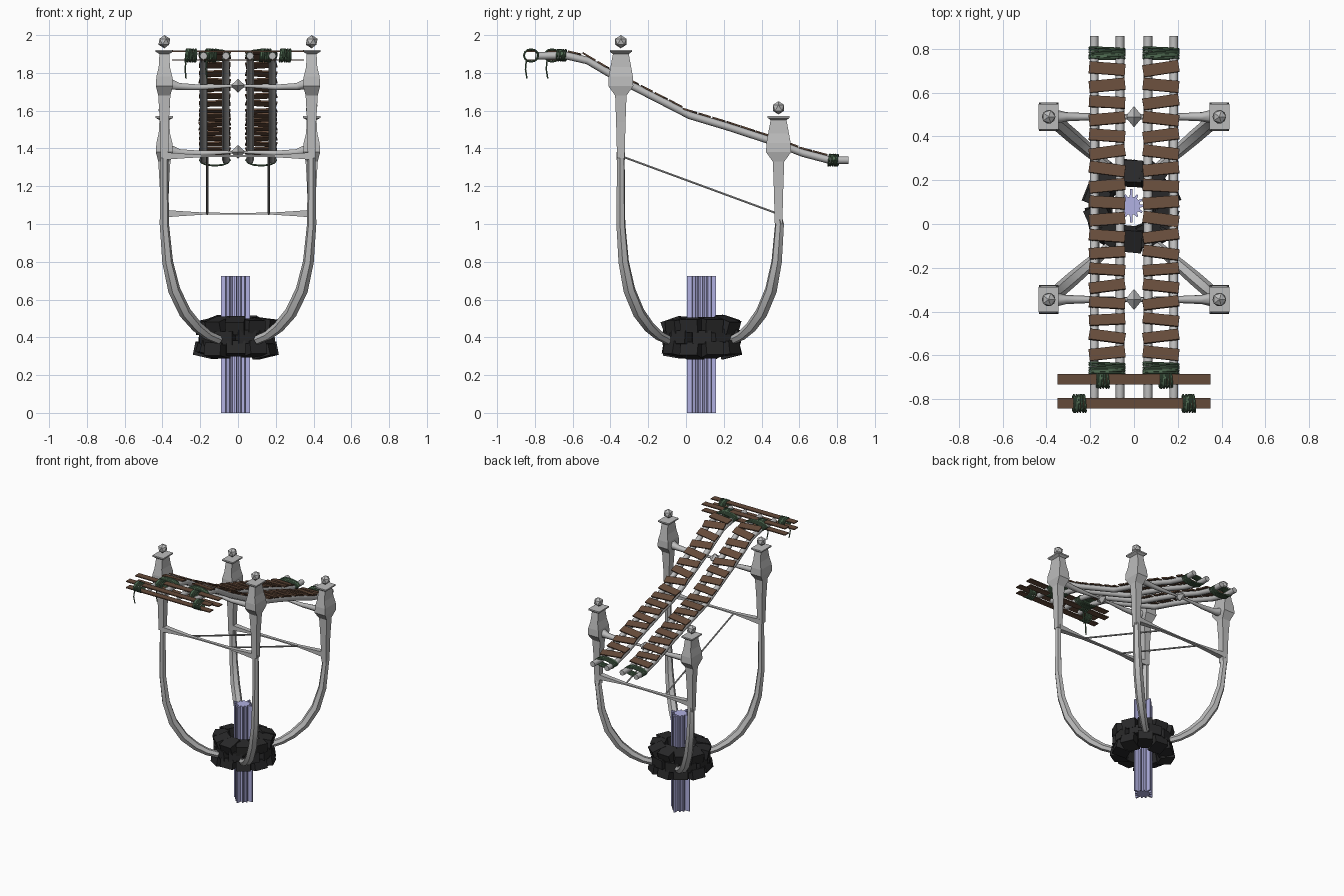
import bpy, bmesh, math, random
from mathutils import Matrix, Vector

random.seed(4)
if "Cube" in bpy.data.objects:
    bpy.data.objects.remove(bpy.data.objects["Cube"])


def material(name, r, g, b):
    m = bpy.data.materials.new(name)
    m.use_nodes = True
    m.diffuse_color = (r, g, b, 1)
    m.node_tree.nodes["Principled BSDF"].inputs["Base Color"].default_value = (r, g, b, 1)
    return m


GREY = material("pale grey", .5, .5, .5)
BLACK = material("charcoal", .022, .022, .023)
BROWN = material("brown wood", .13, .07, .042)
GREEN = material("green rope", .075, .14, .08)
LILAC = material("lilac", .44, .44, .76)


def finish(name, bm, mat):
    bmesh.ops.recalc_face_normals(bm, faces=bm.faces)
    me = bpy.data.meshes.new(name)
    bm.to_mesh(me)
    bm.free()
    me.materials.append(mat)
    ob = bpy.data.objects.new(name, me)
    bpy.context.collection.objects.link(ob)


def tube(name, paths, mat, res=1, closed=False, smooth=True):
    """Swept tubes; every path point is (x, y, z, radius)."""
    cu = bpy.data.curves.new(name, 'CURVE')
    cu.dimensions = '3D'
    cu.bevel_depth = 1
    cu.bevel_resolution = res
    cu.use_fill_caps = True
    for path in paths:
        sp = cu.splines.new('POLY')
        sp.points.add(len(path) - 1)
        sp.use_cyclic_u = closed
        for p, (x, y, z, r) in zip(sp.points, path):
            p.co = (x, y, z, 1)
            p.radius = r
    cu.materials.append(mat)
    ob = bpy.data.objects.new(name, cu)
    bpy.context.collection.objects.link(ob)
    bpy.ops.object.select_all(action='DESELECT')
    ob.select_set(True)
    bpy.context.view_layer.objects.active = ob
    bpy.ops.object.convert(target='MESH')
    if smooth:
        bpy.ops.object.shade_smooth_by_angle(angle=math.radians(50))


def loft(bm, matrix, sections):
    """Stack of rectangles given as (height, half x, half y)."""
    rings = [[bm.verts.new(matrix @ Vector((sx * hx, sy * hy, h)))
              for sx, sy in ((-1, -1), (1, -1), (1, 1), (-1, 1))]
             for h, hx, hy in sections]
    for a, b in zip(rings, rings[1:]):
        for i in range(4):
            j = (i + 1) % 4
            bm.faces.new((a[i], a[j], b[j], b[i]))
    bm.faces.new(rings[0])
    bm.faces.new(rings[-1])


def box(bm, centre, size, rot=Matrix()):
    bmesh.ops.create_cube(bm, size=1, matrix=Matrix.Translation(centre) @ rot
                          @ Matrix.Diagonal((*size, 1)))


# Central shaft with long and short fins
CX, CY = -.013, .083
bm = bmesh.new()
outline = []
FINS = 12
for i in range(FINS):
    a = 2 * math.pi * i / FINS
    tip = .058 if i % 3 else .077
    for da, r in ((-.16, .042), (-.07, tip), (.07, tip), (.16, .042)):
        outline.append(bm.verts.new((CX + r * math.cos(a + da), CY + r * math.sin(a + da), 0)))
base = bm.faces.new(outline)
top = bmesh.ops.extrude_face_region(bm, geom=[base])["geom"]
bmesh.ops.translate(bm, vec=(0, 0, .725), verts=[v for v in top if isinstance(v, bmesh.types.BMVert)])
finish("finned_shaft", bm, LILAC)

# Ring of rough dark blocks: tilted lower and upper tiers around a middle band
bm = bmesh.new()
for z, radius, height, tilt, shift in ((.335, .155, .07, -.22, 0), (.4, .148, .07, 0, .5),
                                       (.465, .155, .07, .22, 0)):
    for i in range(10):
        a = 2 * math.pi * (i + shift) / 10 + math.pi / 2
        r = radius + random.uniform(-.008, .01)
        rot = (Matrix.Rotation(a + random.uniform(-.12, .12), 4, 'Z')
               @ Matrix.Rotation(tilt + random.uniform(-.12, .12), 4, 'Y'))
        box(bm, (CX + r * math.cos(a), CY + r * math.sin(a), z + random.uniform(-.008, .008)),
            (.105, .1, height), rot)
finish("block_ring", bm, BLACK)

# Four curved legs, posts and finials
HEAD = ((-.39, .02, .02), (-.2, .024, .025), (-.06, .032, .03), (-.01, .045, .066),
        (.04, .042, .064), (.09, .03, .055), (.16, .026, .042), (.172, .046, .058),
        (.182, .046, .058))
BEND = ((0, .385, .024), (.2, .41, .026), (.4, .455, .03), (.62, .53, .033),
        (.82, .65, .033), (.94, .8, .029), (1, 1, .025))
LOWER = ((-.39, .02, .022), (-.3, .013, .018), (-.17, .005, .014), (0, .004, .011),
         (.17, .005, .014), (.3, .013, .018), (.39, .02, .022))
ENDS = ((-.345, 1.74, 1.36, -1, "front"), (.49, 1.39, 1.055, 1, "back"))
for y, zc, zl, sy, end in ENDS:
    posts, balls = bmesh.new(), bmesh.new()
    legs = []
    for sx in (-1, 1):
        loft(posts, Matrix.Translation((sx * .39, y, zc)), HEAD)
        bmesh.ops.create_icosphere(balls, subdivisions=1, radius=.035,
                                   matrix=Matrix.Translation((sx * .39, y, zc + .225)))
        leg = [(sx * (.1 + .29 * f), .075 + sy * (.17 + .25 * f), z, r) for f, z, r in BEND]
        leg.append((sx * .39, y, zc - .36, .021))
        legs.append(leg)
    finish(end + "_posts", posts, GREY)
    finish(end + "_finials", balls, GREY)
    tube(end + "_legs", legs, GREY)

    # Upper beam with centre diamond, and flat lower beam
    half = ((.38, zc + .005, .038), (.31, zc - .012, .021), (.2, zc - .016, .016), (.05, zc - .01, .009))
    beam = [(-x, y, z, r) for x, z, r in half] + [(x, y, z, r) for x, z, r in half[::-1]]
    tube(end + "_upper_beam", [beam], GREY, smooth=False)
    bm = bmesh.new()
    loft(bm, Matrix.Translation((0, y, zl)) @ Matrix.Rotation(math.pi / 2, 4, 'Y'), LOWER)
    finish(end + "_lower_beam", bm, GREY)
    bm = bmesh.new()
    bmesh.ops.create_uvsphere(bm, u_segments=4, v_segments=2, radius=1,
                              matrix=Matrix.Translation((0, y, zc - .008))
                              @ Matrix.Diagonal((.04, .048, .036, 1)))
    finish(end + "_diamond", bm, GREY)

# Thin sloping tie rods
tube("tie_rods", [[(s * .163, -.345, 1.36, .006), (s * .163, .49, 1.053, .006)]
                  for s in (-1, 1)], GREY)

# Four bent rails
TRACK = ((-.8, 1.89), (-.64, 1.893), (-.52, 1.865), (-.35, 1.765), (.02, 1.575),
         (.22, 1.515), (.45, 1.44), (.62, 1.375), (.76, 1.338), (.86, 1.338))
tube("rails", [[(s * x, y, z, .02) for y, z in TRACK]
               for s in (-1, 1) for x in (.064, .182)], GREY, 2)


def track_at(y):
    for (y0, z0), (y1, z1) in zip(TRACK, TRACK[1:]):
        if y <= y1:
            slope = (z1 - z0) / (y1 - y0)
            return z0 + slope * (y - y0), math.atan(slope)


# Crooked planks along both lanes
bm = bmesh.new()
COUNT = 18
for s in (-1, 1):
    for i in range(COUNT):
        y = .71 - i * 1.3 / (COUNT - 1)
        z, pitch = track_at(y)
        turn = s * (-1) ** i * math.radians(random.uniform(3, 9))
        rot = Matrix.Rotation(pitch, 4, 'X') @ Matrix.Rotation(turn, 4, 'Z')
        box(bm, (s * .123, y, z + .025), (.165, .055, .009), rot)
finish("planks", bm, BROWN)

# Long boards above and below the front rail ends
bm = bmesh.new()
for y in (-.71, -.82):
    for z in (1.915, 1.868):
        box(bm, (0, y, z), (.7, .048, .007))
finish("cross_boards", bm, BROWN)


def loops(centre, u, v, step, count, wobble):
    """Separate rope turns spanned by half axes u and v, spaced along step."""
    turns = []
    for k in range(count):
        c = Vector(centre) + Vector(step) * (k - (count - 1) / 2)
        turn = []
        for i in range(12):
            a = 2 * math.pi * i / 12
            p = c + Vector(u) * math.cos(a) + Vector(v) * math.sin(a)
            p += Vector(step) * wobble * math.sin(a + k)
            turn.append((*p, .0055))
        turns.append(turn)
    return turns


# Rope lashings around rail pairs and around boards
wraps = []
for s in (-1, 1):
    for y, z in ((.78, 1.338), (-.66, 1.893)):
        wraps += loops((s * .123, y, z), (.08, 0, 0), (0, 0, .029), (0, .009, 0), 6, .4)
    for x, y in ((.145, -.71), (.25, -.82)):
        wraps += loops((s * x, y, 1.892), (0, .038, 0), (0, 0, .033), (.01, 0, 0), 6, .4)
tube("rope_lashings", wraps, GREEN, closed=True)
tube("rope_tails", [[(x, y, 1.87, .004), (x - .005, y - .005, 1.82, .004), (x, y + .003, 1.77, .004)]
                    for x, y in ((-.275, -.845), (-.165, -.735))], GREEN)
